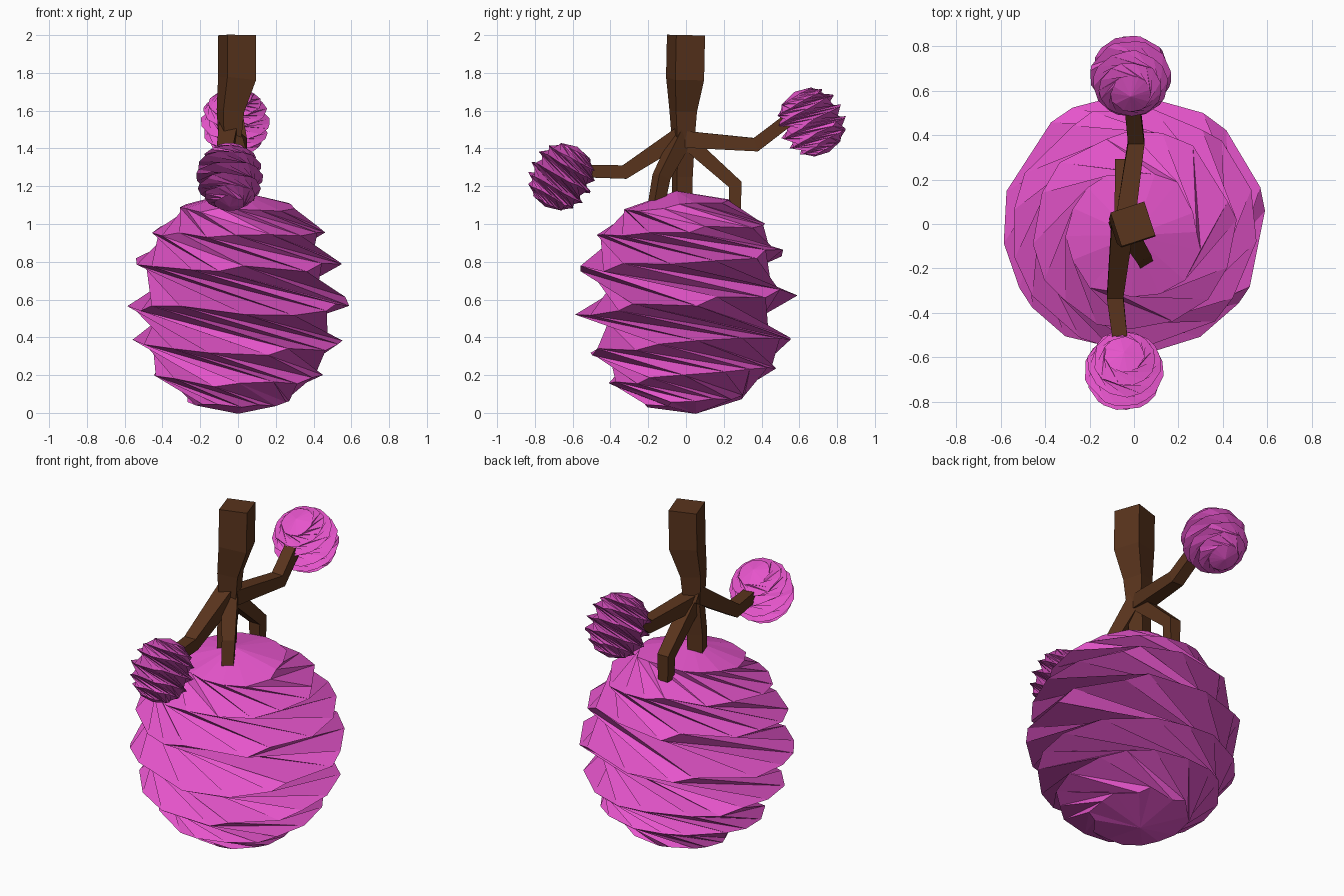
import bpy, bmesh, math, random
from mathutils import Vector, Matrix

if "Cube" in bpy.data.objects:
    bpy.data.objects.remove(bpy.data.objects["Cube"])

random.seed(4)


def material(name, color):
    m = bpy.data.materials.new(name)
    m.diffuse_color = (*color, 1)
    m.use_nodes = True
    m.node_tree.nodes["Principled BSDF"].inputs["Base Color"].default_value = m.diffuse_color
    return m


FRUIT = material("magenta", (0.79, 0.09, 0.60))
WOOD = material("brown", (0.10, 0.034, 0.012))


def finish(bm, name, mat):
    bmesh.ops.recalc_face_normals(bm, faces=bm.faces)
    mesh = bpy.data.meshes.new(name)
    bm.to_mesh(mesh)
    bm.free()
    mesh.materials.append(mat)
    obj = bpy.data.objects.new(name, mesh)
    bpy.context.collection.objects.link(obj)
    return obj


# Ridged ball: a low-poly sphere twisted hard, so its bands pinch inwards
def twisted_ball(name, center, radius, tilt, spin=0, twist=205):
    segs = 16
    bm = bmesh.new()
    top, bottom = bm.verts.new((0, 0, radius)), bm.verts.new((0, 0, -radius))
    loops = []
    for lat in (60, 40, 22, 0, -22, -42, -63):
        loop = []
        for i in range(segs):
            phi = math.radians(lat + random.uniform(-2.5, 2.5))
            turn = math.radians(spin - twist * math.sin(phi) + random.uniform(-4, 4))
            turn += math.tau * i / segs
            loop.append(bm.verts.new((radius * math.cos(phi) * math.cos(turn),
                                      radius * math.cos(phi) * math.sin(turn),
                                      radius * math.sin(phi))))
        loops.append(loop)
    for i in range(segs):
        j = (i + 1) % segs
        bm.faces.new((top, loops[0][i], loops[0][j]))
        bm.faces.new((bottom, loops[-1][j], loops[-1][i]))
        for a, b in zip(loops, loops[1:]):
            bm.faces.new((a[i], b[i], b[j]))
            bm.faces.new((a[i], b[j], a[j]))
    obj = finish(bm, name, FRUIT)
    obj.matrix_world = Matrix.Translation(center) @ Matrix.Rotation(math.radians(tilt), 4, 'X')


# Square limb: points are (x, y, z, half width)
def limb(name, points, side_hint):
    bm = bmesh.new()
    pts = [Vector(p[:3]) for p in points]
    rings = []
    for k, p in enumerate(pts):
        d = Vector()
        if k > 0:
            d += (p - pts[k - 1]).normalized()
        if k < len(pts) - 1:
            d += (pts[k + 1] - p).normalized()
        d.normalize()
        u = Vector(side_hint)
        u = (u - d * u.dot(d)).normalized()
        v = d.cross(u)
        w = points[k][3]
        rings.append([bm.verts.new(p + (u * a + v * b) * w)
                      for a, b in ((1, 1), (-1, 1), (-1, -1), (1, -1))])
    for a, b in zip(rings, rings[1:]):
        for i in range(4):
            j = (i + 1) % 4
            bm.faces.new((a[i], a[j], b[j], b[i]))
    bm.faces.new(rings[0])
    bm.faces.new(rings[-1])
    finish(bm, name, WOOD)


# Fruit balls
twisted_ball("large_ball", (0, 0, 0.585), 0.592, 5)
twisted_ball("back_small_ball", (-0.015, 0.665, 1.54), 0.184, 30, 40)
twisted_ball("front_small_ball", (-0.045, -0.66, 1.25), 0.18, -28, 10)

# Trunk hanging from the top
limb("trunk", [(-0.005, 0, 2, 0.08), (-0.005, -0.005, 1.77, 0.08),
               (-0.04, -0.015, 1.6, 0.058), (-0.045, -0.015, 1.4, 0.045)], (0.95, 0.31, 0))

# Branches carrying the small balls
limb("back_branch", [(-0.045, -0.03, 1.45, 0.045), (0.01, 0.37, 1.42, 0.037),
                     (-0.01, 0.56, 1.565, 0.034)], (1, 0, 0))
limb("front_branch", [(-0.05, 0.02, 1.5, 0.05), (-0.085, -0.325, 1.275, 0.037),
                      (-0.06, -0.54, 1.28, 0.033)], (1, 0, 0))

# Roots gripping the large ball
limb("back_root", [(-0.045, -0.02, 1.46, 0.042), (-0.05, 0.26, 1.21, 0.036),
                   (-0.05, 0.26, 1.07, 0.032)], (1, 0, 0))
limb("front_root", [(-0.045, -0.01, 1.48, 0.045), (0.03, -0.13, 1.25, 0.036),
                    (0.045, -0.165, 1.06, 0.032)], (0.85, 0.5, 0))
limb("middle_root", [(-0.045, -0.01, 1.45, 0.045), (-0.06, -0.02, 1.25, 0.044),
                     (-0.06, -0.02, 1.08, 0.042)], (0.95, 0.31, 0))
